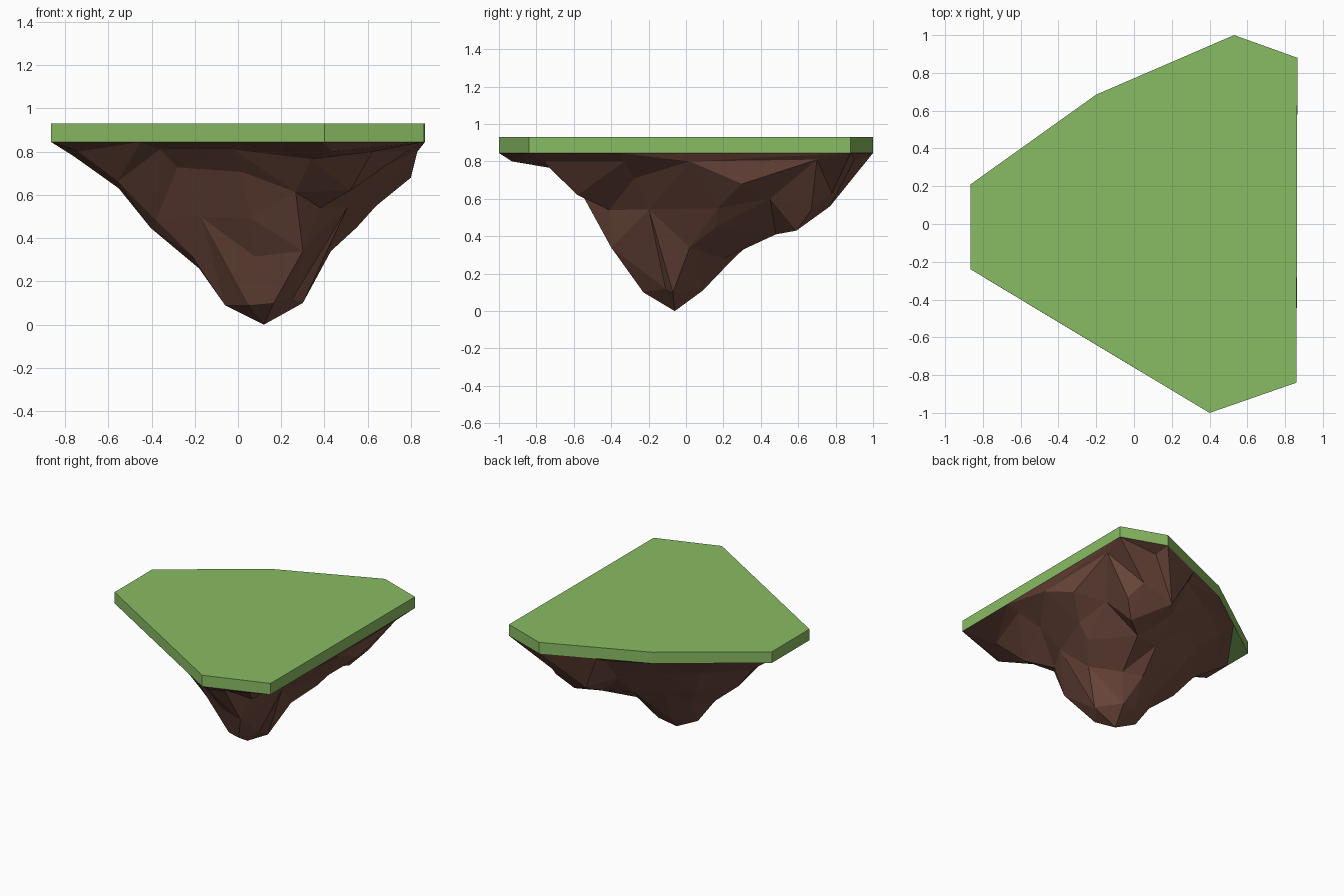
import bpy, random
from mathutils import Vector
from mathutils.geometry import delaunay_2d_cdt

if "Cube" in bpy.data.objects:
    bpy.data.objects.remove(bpy.data.objects["Cube"])

random.seed(4)
RIM_Z, TOP_Z = 0.845, 0.93


def add_mesh(name, verts, faces, color):
    mesh = bpy.data.meshes.new(name)
    mesh.from_pydata(verts, [], faces)
    mat = bpy.data.materials.new(name + "_color")
    mat.diffuse_color = color
    mat.use_nodes = True
    mat.node_tree.nodes["Principled BSDF"].inputs["Base Color"].default_value = mat.diffuse_color
    mesh.materials.append(mat)
    obj = bpy.data.objects.new(name, mesh)
    bpy.context.collection.objects.link(obj)
    return obj


# Grass slab: extruded seven-sided outline
outline = [(-0.865, -0.24), (0.40, -1.0), (0.86, -0.84), (0.865, 0.88),
           (0.53, 1.0), (-0.20, 0.685), (-0.865, 0.21)]
n = len(outline)
verts = [(x, y, z) for z in (RIM_Z, TOP_Z) for x, y in outline]
faces = [tuple(reversed(range(n))), tuple(range(n, 2 * n))]
faces += [(i, (i + 1) % n, n + (i + 1) % n, n + i) for i in range(n)]
add_mesh("grass_slab", verts, faces, (0.25, 0.50, 0.125, 1))

# Rock: spokes run from the low tip to the rim, with heights at shared fractions
tip = Vector((0.12, -0.06))
fractions = (0.18, 0.34, 0.52, 0.70, 0.88)
spokes = [
    ((-0.865, -0.02), (.09, .30, .45, .62, .78)),
    ((-0.865, -0.24), (.10, .34, .47, .67, .80)),
    ((-0.45, -0.49), (.09, .32, .51, .71, .81)),
    ((-0.03, -0.742), (.10, .30, .50, .72, .81)),
    ((0.40, -1.0), (.10, .32, .62, .77, .80)),
    ((0.86, -0.84), ()),
    ((0.862, -0.35), (.12, .36, .56, .70, .80)),
    ((0.865, 0.88), ()),
    ((0.53, 1.0), ()),
    ((0.16, 0.84), (.13, .29, .42, .62, .80)),
    ((-0.20, 0.685), (.12, .28, .46, .66, .80)),
    ((-0.53, 0.449), (.11, .29, .47, .66, .79)),
]
# Crags: single points of the right, back and front ledges
crags = [
    (.83, .02, .80), (.80, .30, .68), (.83, .70, .81), (.63, .45, .60),
    (.565, .78, .63), (.555, .90, .81), (.52, .59, .43), (.37, .48, .41),
    (.30, .77, .56), (.62, .67, .54), (.64, .17, .55), (.55, .16, .45),
    (.27, .20, .28), (.43, .02, .34), (.30, -.07, .10), (.17, .09, .11),
    (.30, -.40, .34), (.38, -.41, .54), (.52, -.58, .62), (.62, -.76, .80),
    (.43, -.93, .80), (.05, -.18, .09), (-.18, -.05, .26),
]

points = [Vector(rim) for rim, _ in spokes] + [tip]
heights = [RIM_Z] * len(spokes) + [0.0]
for x, y, z in crags:
    points.append(Vector((x, y)))
    heights.append(z)
for i, (rim, zs) in enumerate(spokes):
    for k, (t, z) in enumerate(zip(fractions, zs)):
        # Inner rings use fewer points so the facets stay of similar size
        if k < 2 and i % 2 != k:
            continue
        j = 0.03 * t
        points.append(tip.lerp(Vector(rim), t)
                      + Vector((random.uniform(-j, j), random.uniform(-j, j))))
        heights.append(z + random.uniform(-0.02, 0.02) * (0.2 < t < 0.8))

m = len(spokes)
rim_edges = [(i, (i + 1) % m) for i in range(m)]
flat, _, tris, origin, _, _ = delaunay_2d_cdt(points, rim_edges, [], 1, 1e-5)
verts = [(p.x, p.y, heights[o[0]] if o else RIM_Z) for p, o in zip(flat, origin)]
faces = [tuple(reversed(t)) for t in tris]
# Close the top under the grass
rim_ids = [next(k for k, o in enumerate(origin) if i in o) for i in range(m)]
faces.append(tuple(rim_ids))
add_mesh("rock_underside", verts, faces, (0.17, 0.072, 0.05, 1))
